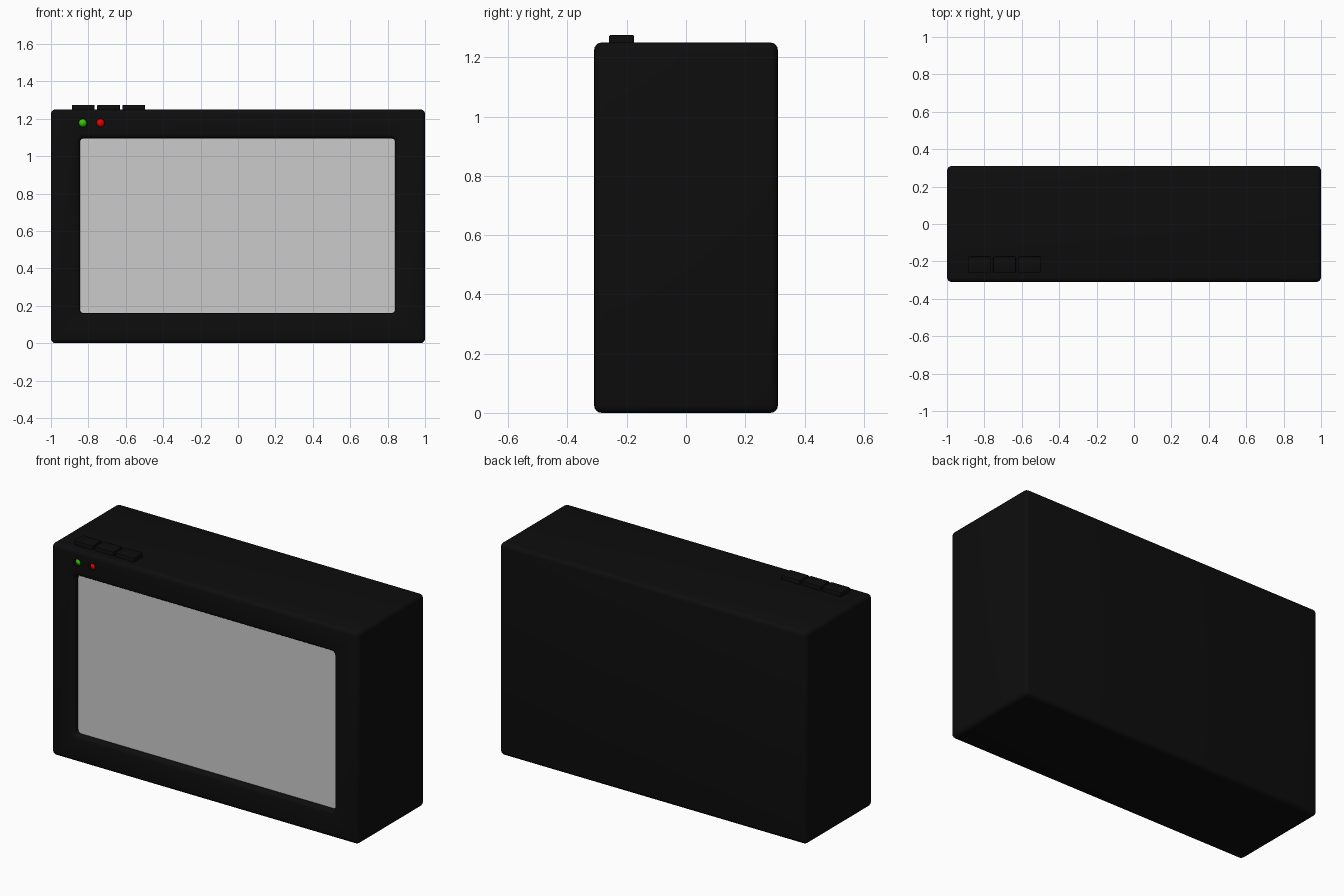
import bpy, bmesh, math

if "Cube" in bpy.data.objects:
    bpy.data.objects.remove(bpy.data.objects["Cube"])


def material(name, rgb):
    m = bpy.data.materials.new(name)
    m.diffuse_color = (*rgb, 1)
    m.use_nodes = True
    m.node_tree.nodes["Principled BSDF"].inputs["Base Color"].default_value = m.diffuse_color
    return m


BLACK = material("black_plastic", (0.004, 0.004, 0.004))
GREEN = material("green_light", (0.03, 0.6, 0.0))
RED = material("red_light", (0.8, 0.0, 0.0))


def finish(name, bm, mat=None):
    bmesh.ops.recalc_face_normals(bm, faces=bm.faces)
    me = bpy.data.meshes.new(name)
    bm.to_mesh(me)
    bm.free()
    ob = bpy.data.objects.new(name, me)
    bpy.context.collection.objects.link(ob)
    if mat:
        me.materials.append(mat)
    return ob


def smooth(ob):
    bpy.ops.object.select_all(action='DESELECT')
    ob.select_set(True)
    bpy.context.view_layer.objects.active = ob
    bpy.ops.object.shade_smooth_by_angle(angle=math.radians(35))


def box(name, lo, hi, bevel, seg, mat):
    bm = bmesh.new()
    bmesh.ops.create_cube(bm, size=1)
    for v in bm.verts:
        for i in range(3):
            v.co[i] = lo[i] if v.co[i] < 0 else hi[i]
    bmesh.ops.bevel(bm, geom=bm.edges[:], offset=bevel, segments=seg,
                    profile=0.5, affect='EDGES')
    return finish(name, bm, mat)


def loft(name, cx, cz, w, h, r, rings, mat=None, n=6):
    """Capped stack of rounded rectangles; rings are (y, outward growth)."""
    bm = bmesh.new()
    loops = []
    for y, g in rings:
        loop = []
        for k, (sx, sz) in enumerate(((1, 1), (-1, 1), (-1, -1), (1, -1))):
            for j in range(n + 1):
                a = math.pi / 2 * (k + j / n)
                loop.append(bm.verts.new((cx + sx * (w - r) + (r + g) * math.cos(a), y,
                                          cz + sz * (h - r) + (r + g) * math.sin(a))))
        loops.append(loop)
    for a, b in zip(loops, loops[1:]):
        for i in range(len(a)):
            j = (i + 1) % len(a)
            bm.faces.new((a[i], a[j], b[j], b[i]))
    bm.faces.new(loops[0])
    bm.faces.new(loops[-1])
    return finish(name, bm, mat)


def cut(ob, cutter):
    mod = ob.modifiers.new("cut", 'BOOLEAN')
    mod.operation, mod.solver, mod.object = 'DIFFERENCE', 'EXACT', cutter
    bpy.context.view_layer.objects.active = ob
    bpy.ops.object.modifier_apply(modifier=mod.name)
    bpy.data.objects.remove(cutter)


FRONT = -0.31

# case with softly rounded edges
case = box("case", (-1, FRONT, 0), (1, 0.31, 1.25), 0.025, 4, BLACK)

# screen opening with a rounded lip
CX, CZ, W, H, R = -0.0025, 0.628, 0.843, 0.468, 0.02
lip = [(FRONT + 0.022 * (1 - math.sin(t)), 0.022 * (1 - math.cos(t)))
       for t in [i * math.pi / 8 for i in range(5)]]
lip = [(y, g) for y, g in lip]
rings = [(FRONT + 0.034, 0)] + lip + [(FRONT - 0.03, 0.022)]
cut(case, loft("screen_cutter", CX, CZ, W, H, R, rings))

# indicator lights: small domes sunk in round holes
LIGHTS = (("green_indicator", -0.83, GREEN), ("red_indicator", -0.735, RED))
for name, x, mat in LIGHTS:
    cut(case, loft("light_cutter", x, 1.177, 0.022, 0.022, 0.0219,
                   [(FRONT + 0.025, 0), (FRONT - 0.03, 0)]))
    bm = bmesh.new()
    bmesh.ops.create_uvsphere(bm, u_segments=24, v_segments=12, radius=0.0218)
    bmesh.ops.translate(bm, verts=bm.verts, vec=(x, FRONT + 0.0225, 1.177))
    smooth(finish(name, bm, mat))
smooth(case)

# screen panel
loft("screen", CX, CZ, W, H, R, [(FRONT + 0.03, -0.0005), (FRONT + 0.033, -0.0005)])

# three push buttons on top
for i in range(3):
    x = -0.827 + 0.135 * i
    smooth(box(f"button_{i + 1}", (x - 0.061, -0.26, 1.23), (x + 0.061, -0.175, 1.275),
               0.005, 2, BLACK))
